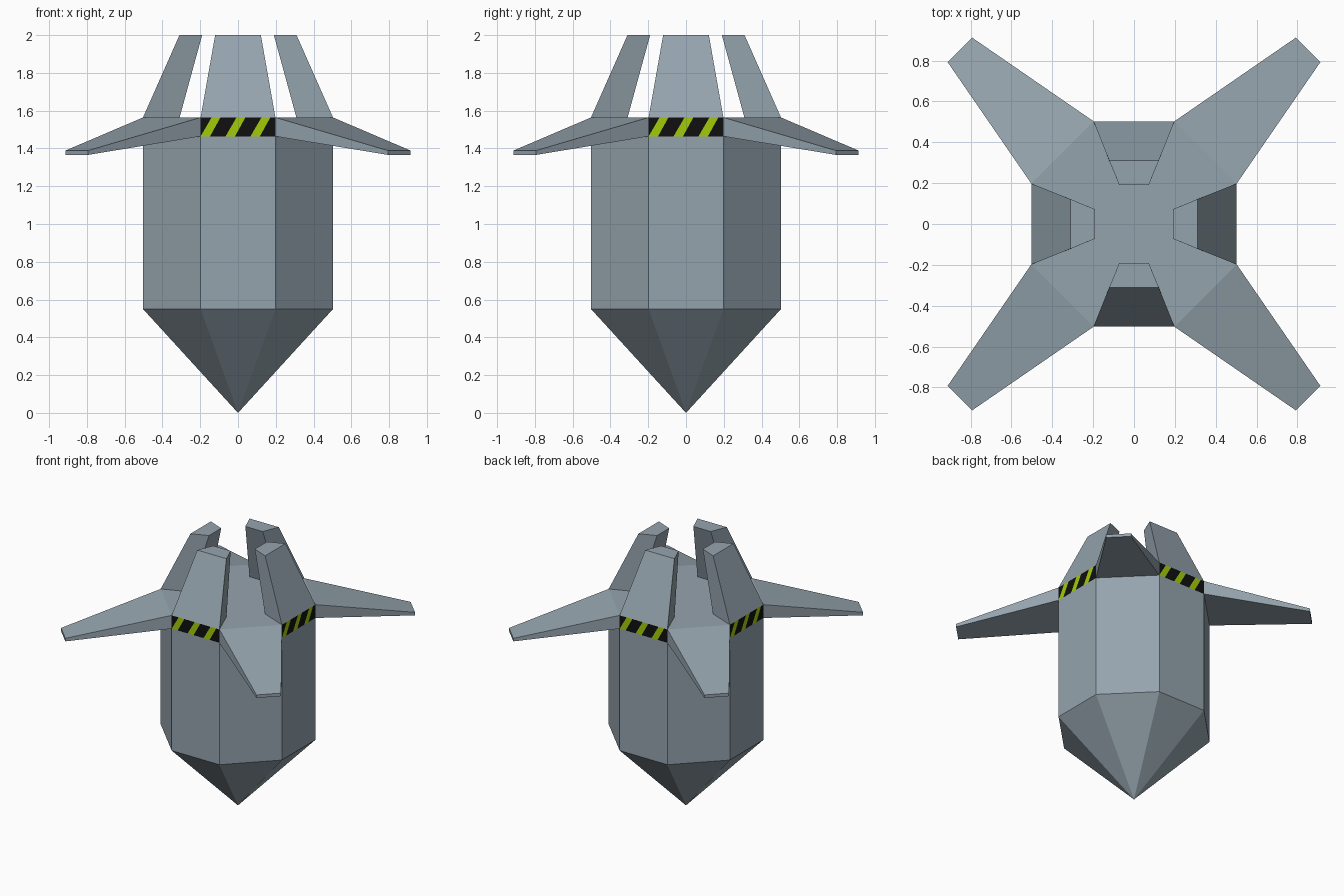
import bpy, bmesh, math
from mathutils import Matrix

if "Cube" in bpy.data.objects:
    bpy.data.objects.remove(bpy.data.objects["Cube"])


def material(name, rgb):
    m = bpy.data.materials.new(name)
    m.diffuse_color = (*rgb, 1)
    m.use_nodes = True
    m.node_tree.nodes["Principled BSDF"].inputs["Base Color"].default_value = m.diffuse_color
    return m


STEEL = material("blue grey steel", (0.30, 0.37, 0.42))
BLACK = material("hazard black", (0.005, 0.005, 0.005))
GREEN = material("hazard lime", (0.36, 0.60, 0.003))

W, A = 0.503, 0.198                          # octagon half width and half flat
Z_NOSE, Z_LOW, Z_TOP = 0.55, 1.464, 1.564
OCTAGON = [(-A, -W), (A, -W), (W, -A), (W, A), (A, W), (-A, W), (-W, A), (-W, -A)]


def make(name, polys, mats, indices=None, turns=0, normals=True):
    """Mesh from polygons of points, rotated about z by quarter turns."""
    bm = bmesh.new()
    for i, poly in enumerate(polys):
        f = bm.faces.new([bm.verts.new(p) for p in poly])
        f.material_index = indices[i] if indices else 0
    bmesh.ops.remove_doubles(bm, verts=bm.verts, dist=1e-4)
    if normals:
        bmesh.ops.recalc_face_normals(bm, faces=bm.faces)
    bm.transform(Matrix.Rotation(turns * math.pi / 2, 4, 'Z'))
    me = bpy.data.meshes.new(name)
    bm.to_mesh(me)
    bm.free()
    for m in mats:
        me.materials.append(m)
    ob = bpy.data.objects.new(name, me)
    bpy.context.collection.objects.link(ob)
    return ob


def loft(lower, upper, open_base=True):
    """Side walls between two rings plus the far cap."""
    n = len(lower)
    walls = [[lower[i], lower[(i + 1) % n], upper[(i + 1) % n], upper[i]] for i in range(n)]
    return walls + [upper]


def ring(z):
    return [(x, y, z) for x, y in OCTAGON]


# Octagonal body with pointed nose; top band is filled by hazard strips and wings
low, mid = ring(Z_NOSE), ring(Z_LOW)
body = [[low[i], low[(i + 1) % 8], mid[(i + 1) % 8], mid[i]] for i in range(8)]
nose = [[(0, 0, 0), low[(i + 1) % 8], low[i]] for i in range(8)]
make("body", nose + body, [STEEL], normals=False)
make("deck", [ring(Z_TOP)], [STEEL], normals=False)

# Slanted hazard stripe boundaries along the bottom and top of the strip
pitch = 2 * A / 3
bottom, top = [-A], [-A]
for k in range(3):
    x = -A + k * pitch
    bottom += [x, x + 0.05]
    top += [x + 0.058, x + 0.105]
bottom.append(A)
top.append(A)
stripes = []
for i in range(len(bottom) - 1):
    p = [(bottom[i], -W, Z_LOW), (bottom[i + 1], -W, Z_LOW),
         (top[i + 1], -W, Z_TOP), (top[i], -W, Z_TOP)]
    stripes.append(p[1:] if bottom[i] == bottom[i + 1] else p)
stripe_index = [i % 2 for i in range(len(stripes))]

# Diagonal wing: from the chamfered corner out to a thin drooping tip
wing_base = [(A, -W, Z_LOW), (W, -A, Z_LOW), (W, -A, Z_TOP), (A, -W, Z_TOP)]
wing_tip = [(0.793, -0.913, 1.366), (0.913, -0.793, 1.366),
            (0.913, -0.793, 1.389), (0.793, -0.913, 1.389)]

# Upright fin: leans inward and tapers
fin_base = [(-A, -W, Z_TOP), (A, -W, Z_TOP), (0.121, -0.309, Z_TOP), (-0.121, -0.309, Z_TOP)]
fin_top = [(-0.121, -0.31, 2), (0.121, -0.31, 2), (0.072, -0.19, 2), (-0.072, -0.19, 2)]

for q, side in enumerate(("front", "right", "back", "left")):
    make(side + "_hazard_strip", stripes, [BLACK, GREEN], stripe_index, q, normals=False)
    make(side + "_wing", loft(wing_base, wing_tip), [STEEL], turns=q)
    make(side + "_upright_fin", loft(fin_base, fin_top), [STEEL], turns=q)
